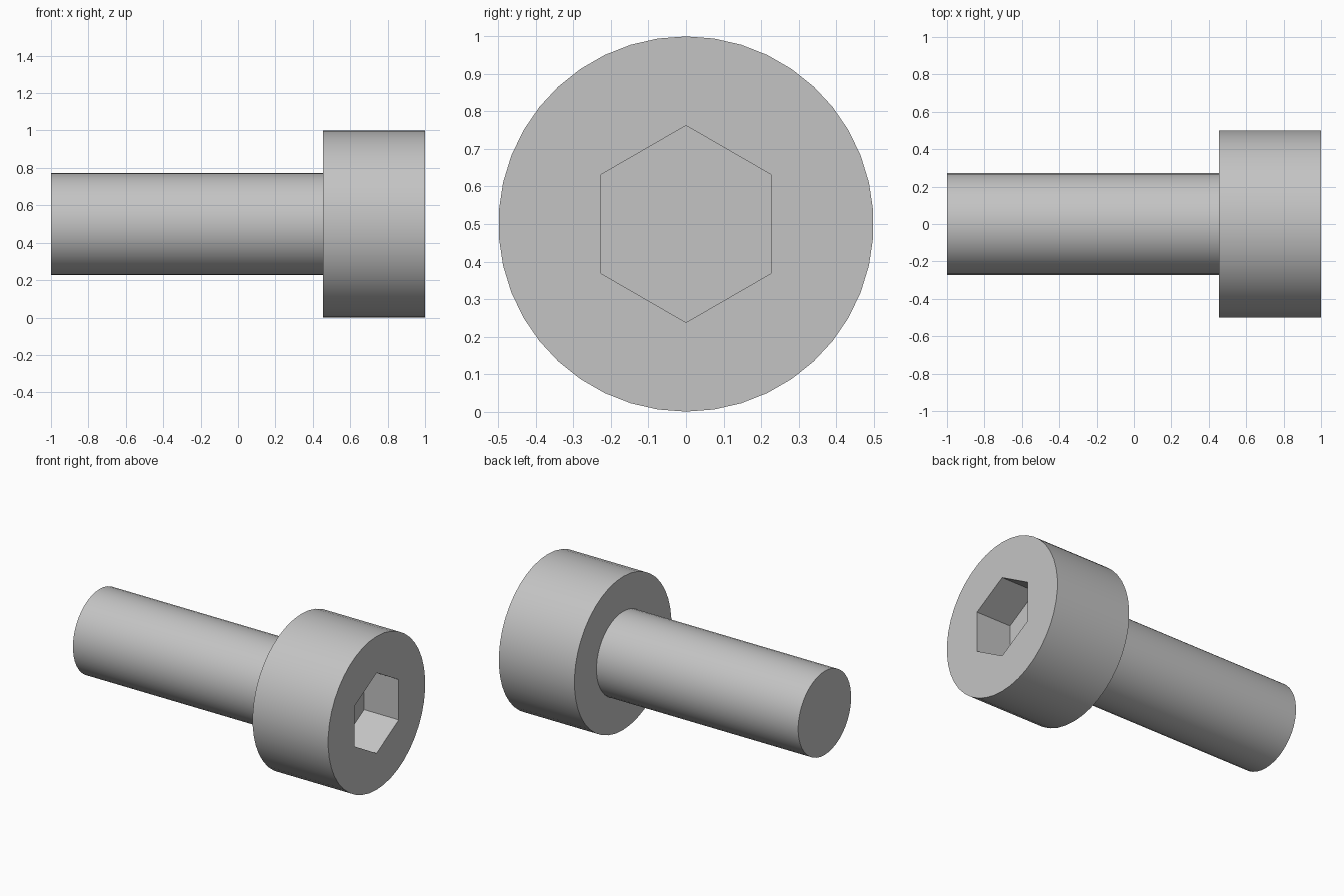
import bpy
import bmesh
from math import sin, cos, tau, radians

cube = bpy.data.objects.get("Cube")
if cube:
    bpy.data.objects.remove(cube, do_unlink=True)

SIDES = 42
AXIS_Z = 0.5
SHANK_R, HEAD_R, SOCKET_R = 0.273, 0.5, 0.2624
END_X, SHOULDER_X, FRONT_X, SOCKET_X = -1.0, 0.455, 1.0, 0.75

# Plain steel material
steel = bpy.data.materials.new("grey_steel")
colour = (0.55, 0.55, 0.55, 1)
steel.diffuse_color = colour
steel.use_nodes = True
steel.node_tree.nodes["Principled BSDF"].inputs["Base Color"].default_value = colour

bm = bmesh.new()


def ring(x, radius, sides):
    """Closed loop of vertices around the bolt axis, first one on top."""
    return [bm.verts.new((x, radius * sin(tau * i / sides),
                          AXIS_Z + radius * cos(tau * i / sides)))
            for i in range(sides)]


def wall(a, b):
    """Quads joining two rings with the same number of sides."""
    for i in range(len(a)):
        j = (i + 1) % len(a)
        bm.faces.new((a[i], a[j], b[j], b[i]))


# Shank, shoulder and head
outer = [ring(END_X, SHANK_R, SIDES), ring(SHOULDER_X, SHANK_R, SIDES),
         ring(SHOULDER_X, HEAD_R, SIDES), ring(FRONT_X, HEAD_R, SIDES)]
for a, b in zip(outer, outer[1:]):
    wall(a, b)
bm.faces.new(outer[0])

# Hexagonal socket
mouth, floor = ring(FRONT_X, SOCKET_R, 6), ring(SOCKET_X, SOCKET_R, 6)
wall(mouth, floor)
bm.faces.new(floor)

# Head face around the socket
rim = [bm.edges.get((loop[i - 1], loop[i]))
       for loop in (outer[-1], mouth) for i in range(len(loop))]
bmesh.ops.triangle_fill(bm, edges=rim, use_beauty=True, normal=(1, 0, 0))
bmesh.ops.recalc_face_normals(bm, faces=bm.faces[:])

mesh = bpy.data.meshes.new("socket_head_bolt")
bm.to_mesh(mesh)
bm.free()
mesh.materials.append(steel)
bolt = bpy.data.objects.new("socket_head_bolt", mesh)
bpy.context.collection.objects.link(bolt)

# Round sides smooth, rims and socket crisp
bpy.ops.object.select_all(action="DESELECT")
bolt.select_set(True)
bpy.context.view_layer.objects.active = bolt
bpy.ops.object.shade_smooth_by_angle(angle=radians(30))
